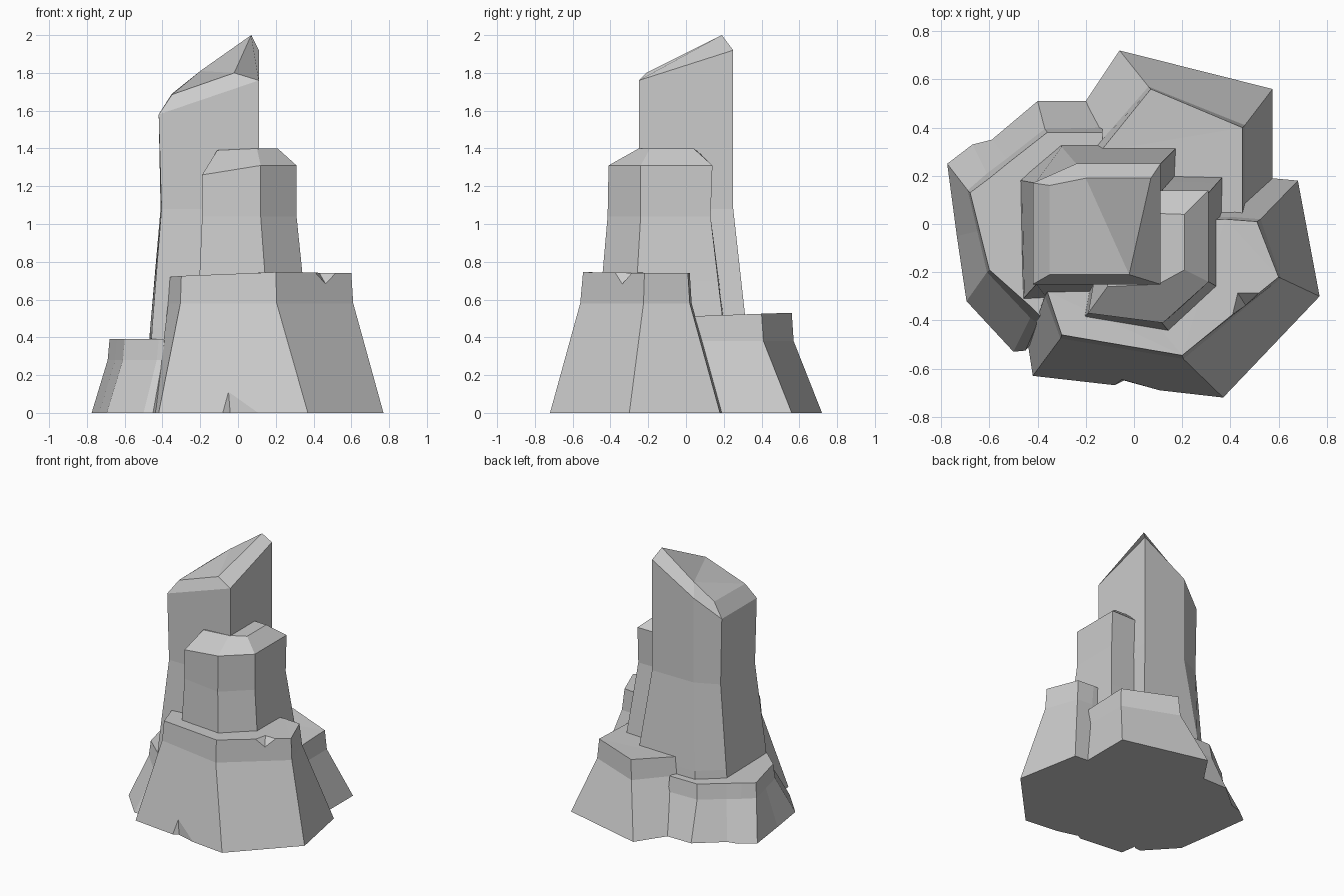
import bpy, bmesh


def finish(name, bm):
    bmesh.ops.recalc_face_normals(bm, faces=bm.faces[:])
    me = bpy.data.meshes.new(name)
    bm.to_mesh(me)
    bm.free()
    ob = bpy.data.objects.new(name, me)
    bpy.context.collection.objects.link(ob)
    return ob


def ring(z, pts):
    return [(x, y, z) for x, y in pts]


def loft(name, rings):
    """Stack of matching polygon rings, capped at both ends."""
    bm = bmesh.new()
    vs = [[bm.verts.new(p) for p in r] for r in rings]
    for a, b in zip(vs, vs[1:]):
        for i in range(len(a)):
            j = (i + 1) % len(a)
            bm.faces.new((a[i], a[j], b[j], b[i]))
    bm.faces.new(vs[0][::-1])
    top = bm.faces.new(vs[-1])
    bmesh.ops.triangulate(bm, faces=[top])
    return finish(name, bm)


def chip(name, pts):
    """Convex cutter for a broken-off chip."""
    bm = bmesh.new()
    for p in pts:
        bm.verts.new(p)
    bmesh.ops.convex_hull(bm, input=bm.verts[:])
    ob = finish(name, bm)
    ob.hide_render = True
    return ob


def combine(ob, tool, op):
    m = ob.modifiers.new(op, 'BOOLEAN')
    m.operation, m.solver, m.object = op, 'EXACT', tool
    bpy.context.view_layer.objects.active = ob
    bpy.ops.object.modifier_apply(modifier=m.name)
    bpy.data.objects.remove(tool)


# front ledge
rock = loft("rock_spire", [
    ring(0, [(-.42, -.63), (.37, -.72), (.77, -.30), (.68, .18), (.57, .19), (-.25, .12), (-.44, -.50)]),
    ring(.58, [(-.305, -.475), (.205, -.56), (.61, -.225), (.525, .02), (.40, .03), (-.25, .02), (-.37, -.30)]),
    [(-.30, -.46, .725), (.20, -.545, .745), (.60, -.22, .74), (.51, .01, .74),
     (.38, .02, .74), (-.25, 0, .73), (-.36, -.28, .72)],
])

# chips broken out of the front ledge
combine(rock, chip("rim_chip", [(.42, -.27, .76), (.39, -.40, .76), (.55, -.27, .76), (.465, -.34, .68)]), 'DIFFERENCE')
combine(rock, chip("foot_chip", [(-.10, -.68, -.02), (-.04, -.65, -.02), (.16, -.705, -.02),
                                 (-.05, -.645, .11), (0, -.78, -.02)]), 'DIFFERENCE')

# back ledge
back = loft("back_ledge", [
    ring(0, [(-.20, .51), (-.06, .72), (.575, .56), (.575, .10), (-.16, .05)]),
    ring(.38, [(-.15, .33), (.06, .57), (.46, .41), (.46, 0), (-.14, .02)]),
    [(-.14, .30, .51), (.07, .56, .53), (.45, .40, .525), (.45, -.02, .51), (-.12, 0, .51)],
])

# left ledge
left = loft("left_ledge", [
    ring(0, [(-.13, .51), (-.40, .51), (-.59, .35), (-.67, .33), (-.775, .25), (-.735, -.05),
             (-.695, -.32), (-.50, -.53), (-.45, -.525), (-.30, -.35), (-.13, 0)]),
    ring(.28, [(-.13, .40), (-.37, .395), (-.53, .27), (-.61, .21), (-.69, .14), (-.65, -.03),
               (-.61, -.20), (-.43, -.39), (-.40, -.41), (-.28, -.30), (-.13, 0)]),
    ring(.39, [(-.13, .38), (-.36, .38), (-.52, .255), (-.60, .19), (-.68, .13), (-.64, -.03),
               (-.60, -.19), (-.42, -.35), (-.39, -.38), (-.28, -.30), (-.13, 0)]),
])

# shorter front column
column = loft("short_column", [
    ring(.2, [(-.23, -.40), (.16, -.47), (.39, -.28), (.40, .23), (-.1, .23)]),
    ring(.70, [(-.205, -.385), (.145, -.445), (.345, -.26), (.345, .17), (-.1, .18)]),
    ring(1.04, [(-.19, -.37), (.12, -.415), (.31, -.24), (.31, .13), (-.1, .13)]),
    [(-.19, -.37, 1.26), (.12, -.41, 1.31), (.31, -.24, 1.31), (.31, .14, 1.31), (-.1, .14, 1.31)],
    [(-.11, -.26, 1.39), (.10, -.25, 1.4), (.21, -.19, 1.4), (.21, .04, 1.4), (-.1, .05, 1.4)],
])

# tall spire with slanted, bevelled tip
spire = loft("tall_spire", [
    ring(.15, [(-.47, -.33), (.18, -.30), (.21, .35), (-.31, .35), (-.49, .18)]),
    ring(.45, [(-.455, -.305), (.15, -.27), (.18, .32), (-.30, .32), (-.465, .18)]),
    ring(1.08, [(-.405, -.25), (.11, -.25), (.11, .25), (-.24, .25), (-.41, .17)]),
    [(-.42, -.25, 1.58), (.11, -.25, 1.76), (.11, .25, 1.92), (-.24, .25, 1.72), (-.42, .17, 1.58)],
    [(-.35, -.21, 1.685), (-.02, -.21, 1.80), (.07, .19, 2.0), (-.2, .19, 1.81), (-.35, .16, 1.69)],
])

for part in (back, left, column, spire):
    combine(rock, part, 'UNION')
